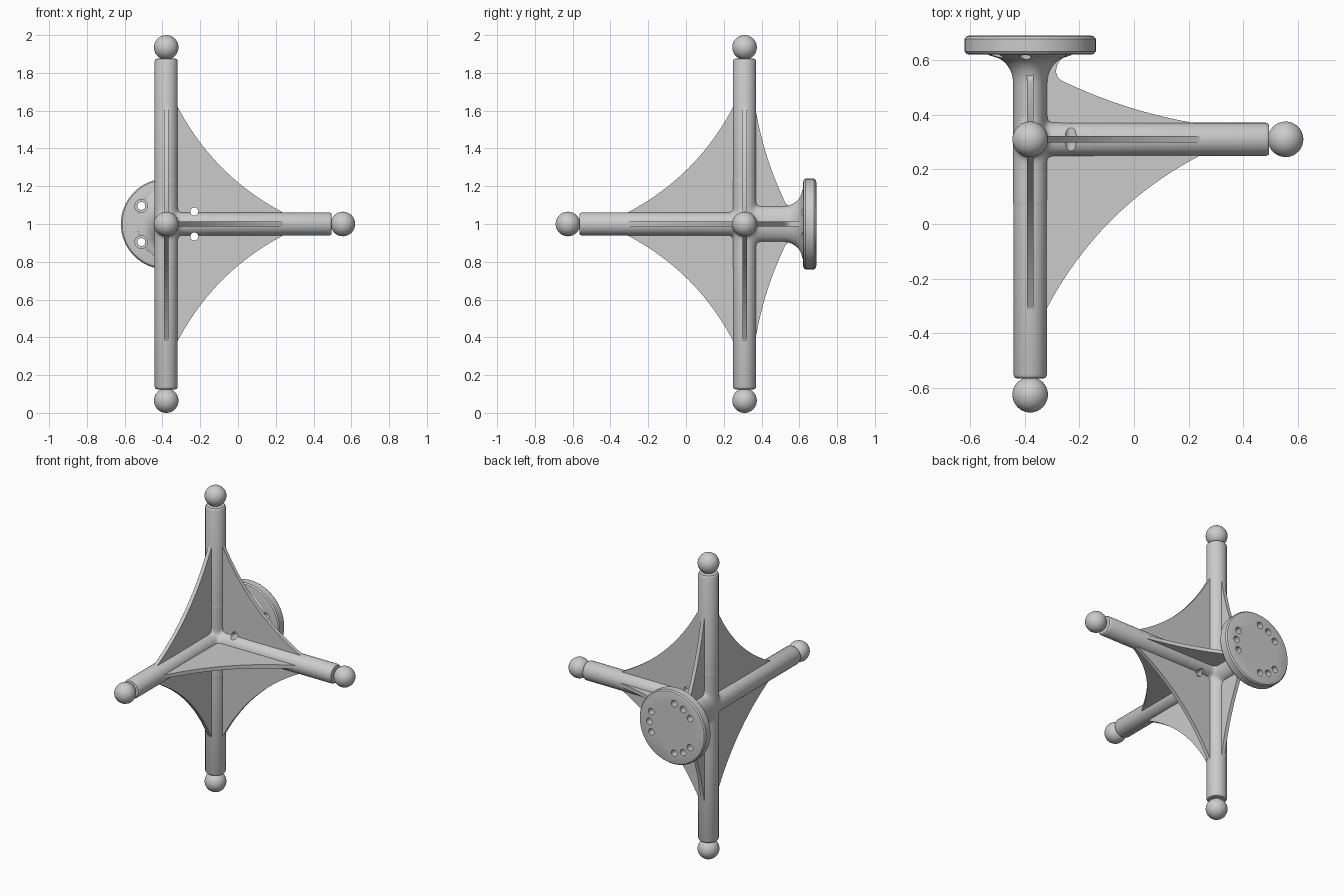
import bpy, bmesh, math
from mathutils import Vector, Matrix

if "Cube" in bpy.data.objects:
    bpy.data.objects.remove(bpy.data.objects["Cube"])

C = Vector((-0.38, 0.31, 1.0))          # hub where all arms meet
R = 0.061                               # arm radius
X, Y, Z = Vector((1, 0, 0)), Vector((0, 1, 0)), Vector((0, 0, 1))


def make(name, bm, smooth=True):
    bmesh.ops.recalc_face_normals(bm, faces=bm.faces)
    me = bpy.data.meshes.new(name)
    bm.to_mesh(me)
    bm.free()
    ob = bpy.data.objects.new(name, me)
    ob.location = C
    bpy.context.collection.objects.link(ob)
    if smooth:
        bpy.ops.object.select_all(action='DESELECT')
        ob.select_set(True)
        bpy.context.view_layer.objects.active = ob
        bpy.ops.object.shade_smooth_by_angle(angle=math.radians(35))
    return ob


def lathe(bm, axis, profile, off=(0, 0, 0), n=48, extra_z=0.0):
    """Closed solid of rings (distance, radius) about an axis through off."""
    rot = Z.rotation_difference(axis).to_matrix()
    rings = []
    for t, r in profile:
        ring = []
        for i in range(n):
            a = 2 * math.pi * i / n
            p = rot @ Vector((r * math.cos(a), r * math.sin(a), t))
            if extra_z:
                p.z *= (r + extra_z) / r
            ring.append(bm.verts.new(p + Vector(off)))
        rings.append(ring)
    for a, b in zip(rings, rings[1:]):
        for i in range(n):
            j = (i + 1) % n
            bm.faces.new((a[i], a[j], b[j], b[i]))
    bm.faces.new(rings[0])
    bm.faces.new(rings[-1])


# arms with rounded ends, each carrying a ball
ARMS = {'top': Z, 'bottom': -Z, 'right': X, 'front': -Y}
for name, d in ARMS.items():
    bm = bmesh.new()
    lathe(bm, d, [(0.21, R), (0.863, R), (0.870, R - 0.003),
                  (0.874, R - 0.007), (0.875, R - 0.013)])
    make(name + '_arm', bm)
    bm = bmesh.new()
    bmesh.ops.create_uvsphere(bm, u_segments=40, v_segments=24, radius=0.065,
                              matrix=Matrix.Translation(d * 0.935))
    make(name + '_ball', bm)

# drill holes: three groups of three in the flange, two running on through the web
bm = bmesh.new()
for g in (0, 120, 240):
    for k in (-24, 0, 24):
        a = math.radians(g + k)
        r = 0.163
        start = 0.33 if k == 0 else (-0.15 if g == 0 else 0.15)
        lathe(bm, Y, [(start, 0.021), (0.45, 0.021)],
              (r * math.cos(a), 0, r * math.sin(a)), n=20)
        if g and abs(abs(math.degrees(a) - 180) - 36) < 1:
            lathe(bm, Y, [(0.24, 0.034), (0.325, 0.034)],
                  (r * math.cos(a), 0, r * math.sin(a)), n=24)
drills = make('drill_cutter', bm, False)
drills.hide_render = True
drills.hide_viewport = True


def drill(ob):
    m = ob.modifiers.new('holes', 'BOOLEAN')
    m.operation = 'DIFFERENCE'
    m.object = drills
    m.solver = 'EXACT'
    m.use_self = True


# hub: short arms and a flared oval neck melted together
bm = bmesh.new()
for d in ARMS.values():
    lathe(bm, d, [(-0.04, R + 0.002), (0.26, R + 0.002)])
flare = [(0.21 + 0.1 * s / 8, 0.063 + 0.1 * (1 - math.sqrt(1 - (s / 8) ** 2)))
         for s in range(9)]
lathe(bm, Y, [(-0.03, 0.063)] + flare + [(0.34, 0.163)], extra_z=0.034)
hub = make('hub', bm)
m = hub.modifiers.new('melt', 'REMESH')
m.mode = 'VOXEL'
m.voxel_size = 0.009
m.use_smooth_shade = True
m = hub.modifiers.new('fillet', 'SMOOTH')
m.factor = 0.5
m.iterations = 18
drill(hub)

# mounting flange
bm = bmesh.new()
lathe(bm, Y, [(0.31, 0.222), (0.313, 0.233), (0.322, 0.24), (0.368, 0.24),
              (0.377, 0.233), (0.38, 0.222)], n=64)
drill(make('flange', bm))


def curve(a, b, sag, n=20):
    """Points from a to b bowed towards the hub."""
    a, b = Vector(a), Vector(b)
    nrm = Vector((-(b - a).y, (b - a).x)).normalized()
    if nrm.dot(a + b) > 0:
        nrm = -nrm
    return [a.lerp(b, i / n) + nrm * sag * 4 * (i / n) * (1 - i / n)
            for i in range(n + 1)]


def web(name, u, v, outline, t=0.024):
    bm = bmesh.new()
    w = u.cross(v) * t / 2
    lo, hi = ([bm.verts.new(u * p[0] + v * p[1] + s * w) for p in outline]
              for s in (-1, 1))
    bm.faces.new(lo)
    bm.faces.new(hi)
    for i in range(len(lo)):
        j = (i + 1) % len(lo)
        bm.faces.new((lo[i], lo[j], hi[j], hi[i]))
    return make(name, bm)


# large webs between the free arms
big = [(0, 0), (0.63, 0)] + curve((0.63, 0.055), (0.055, 0.63), 0.065) + [(0, 0.63)]
drill(web('upper_right_web', X, Z, big))
drill(web('lower_right_web', X, -Z, big))
web('upper_front_web', -Y, Z, big)
web('lower_front_web', -Y, -Z, big)
web('front_right_web', X, -Y, big)

# short webs running back to the flange, with a rounded notch before it
small = [(0, 0), (0.63, 0)] + curve((0.63, 0.055), (0.115, 0.215), 0.02) + [
    (0.1, 0.228), (0.094, 0.247), (0.098, 0.27), (0.11, 0.29), (0.14, 0.312), (0, 0.312)]
web('back_right_web', X, Y, small)
web('upper_back_web', Z, Y, small)
web('lower_back_web', -Z, Y, small)
